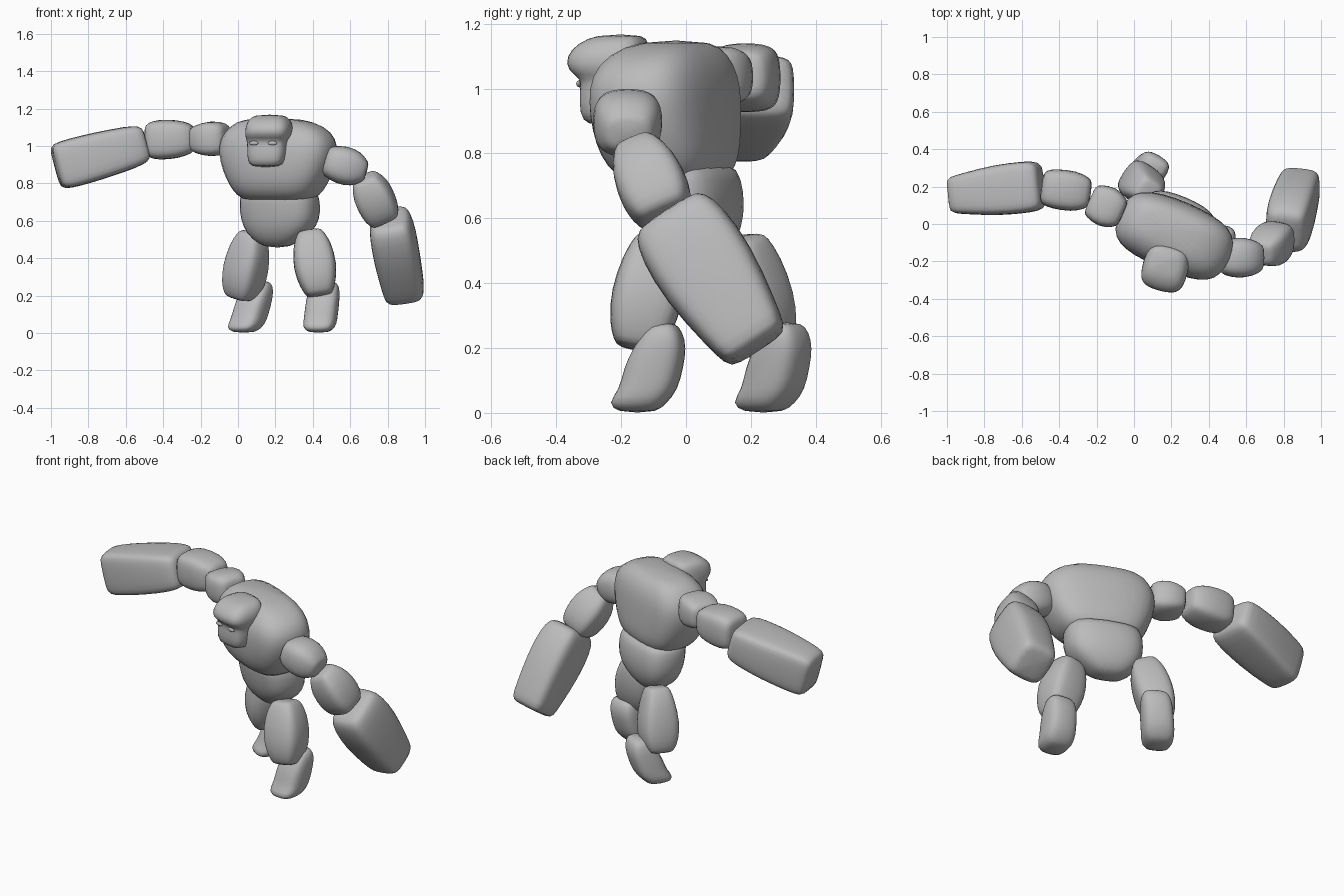
import bpy, bmesh, math
from mathutils import Vector

cube = bpy.data.objects.get("Cube")
if cube:
    bpy.data.objects.remove(cube, do_unlink=True)

STONE = bpy.data.materials.new("stone_grey")
STONE.use_nodes = True
COLOR = (0.5, 0.5, 0.5, 1)
STONE.diffuse_color = COLOR
STONE.node_tree.nodes["Principled BSDF"].inputs["Base Color"].default_value = COLOR

X, Y = Vector((1, 0, 0)), Vector((0, 1, 0))
SIDES = 16


def yawed(deg):
    """Sideways and backward directions of a body turned about z."""
    a = math.radians(deg)
    return Vector((math.cos(a), math.sin(a), 0)), Vector((-math.sin(a), math.cos(a), 0))


def loft(name, rings, s, t, power=3.0):
    """Skin rounded-square rings of (centre, half width, half depth)."""
    bm = bmesh.new()
    loops = []
    for c, w, d in rings:
        loop = []
        for i in range(SIDES):
            a = math.tau * i / SIDES
            ca, sa = math.cos(a), math.sin(a)
            u = math.copysign(abs(ca) ** (2 / power), ca) * w
            v = math.copysign(abs(sa) ** (2 / power), sa) * d
            loop.append(bm.verts.new(Vector(c) + s * u + t * v))
        loops.append(loop)
    for lo, hi in zip(loops, loops[1:]):
        for i in range(SIDES):
            j = (i + 1) % SIDES
            bm.faces.new((lo[i], lo[j], hi[j], hi[i]))
    bm.faces.new(loops[0])
    bm.faces.new(loops[-1])
    bmesh.ops.recalc_face_normals(bm, faces=bm.faces)
    mesh = bpy.data.meshes.new(name)
    bm.to_mesh(mesh)
    bm.free()
    mesh.materials.append(STONE)
    mesh.shade_smooth()
    obj = bpy.data.objects.new(name, mesh)
    bpy.context.collection.objects.link(obj)
    sub = obj.modifiers.new("soften", 'SUBSURF')
    sub.levels = sub.render_levels = 1


def limb(name, start, end, hint, sizes, power=3.5):
    """Chunky block along an axis; sizes are (fraction, half width, half depth)."""
    start, end = Vector(start), Vector(end)
    axis = (end - start).normalized()
    s = (hint - axis * hint.dot(axis)).normalized()
    t = axis.cross(s)
    rings = [(start.lerp(end, f), w, d) for f, w, d in sizes]
    # rounded end caps
    c, w, d = rings[0]
    first = (c - axis * 0.02, w * 0.75, d * 0.75)
    c, w, d = rings[-1]
    last = (c + axis * 0.02, w * 0.8, d * 0.8)
    loft(name, [first] + rings + [last], s, t, power)


# Torso: broad chest overhanging a tapered belly
s, t = yawed(-23)
loft("chest", [((.215, -.035, .70), .17, .10), ((.215, -.04, .735), .225, .155),
               ((.215, -.05, .79), .265, .183), ((.215, -.06, .87), .305, .19),
               ((.215, -.065, .96), .33, .19), ((.215, -.065, 1.04), .322, .182),
               ((.21, -.055, 1.105), .265, .148), ((.185, -.03, 1.15), .16, .085)], s, t)
loft("belly", [((.21, .03, .455), .06, .05), ((.21, .025, .50), .14, .10),
               ((.225, .015, .57), .207, .135), ((.225, .01, .65), .222, .147),
               ((.222, 0, .72), .218, .147), ((.22, -.01, .78), .205, .135)], s, t, 2.8)

# Head with overhanging brow
s, t = yawed(-15)
loft("head", [((.15, -.24, .885), .08, .06), ((.155, -.24, .92), .105, .083),
              ((.16, -.23, 1.0), .108, .093), ((.16, -.225, 1.03), .112, .09),
              ((.165, -.24, 1.055), .124, .122), ((.168, -.24, 1.10), .124, .126),
              ((.168, -.225, 1.14), .11, .105), ((.17, -.20, 1.168), .078, .068)], s, t, 3.2)

# Eyes
for side, name in ((-1, "right_eye"), (1, "left_eye")):
    pos = Vector((.134, -.315, 1.015)) + s * side * 0.052
    bpy.ops.mesh.primitive_uv_sphere_add(segments=12, ring_count=8, location=pos)
    eye = bpy.context.object
    eye.name = name
    eye.scale = (.026, .008, .011)
    eye.rotation_euler.z = math.radians(-15)
    eye.data.materials.append(STONE)
    eye.data.shade_smooth()

# Right arm, swung out to the side
limb("right_upper_arm", (-0.075, .06, 1.04), (-0.22, .125, 1.035), Y,
     [(0, .085, .085), (.45, .12, .10), (1, .095, .075)])
limb("right_elbow", (-0.25, .165, 1.04), (-0.475, .195, 1.03), Y,
     [(0, .085, .08), (.3, .112, .105), (.8, .108, .11), (1, .095, .095)])
limb("right_forearm", (-0.51, .205, 1.01), (-0.958, .155, .89), Y,
     [(0, .13, .10), (.12, .14, .115), (.5, .138, .128), (.85, .112, .132), (1, .102, .126)], 5)

# Left arm, hanging down and back
limb("left_upper_arm", (0.48, -.18, .92), (0.67, -.18, .865), Y,
     [(0, .095, .085), (.4, .114, .108), (.8, .10, .098), (1, .078, .063)], 2.8)
limb("left_elbow", (0.68, -.155, .82), (0.78, -.07, .62), X,
     [(0, .075, .07), (.3, .108, .105), (.75, .105, .113), (1, .09, .09)])
limb("left_forearm", (0.81, -.045, .605), (0.89, .21, .215), X,
     [(0, .105, .13), (.13, .122, .152), (.45, .125, .16), (.85, .115, .128), (1, .11, .112)], 4)

# Legs: thighs
turned, _ = yawed(-35)
limb("right_thigh", (0.075, .175, .525), (0.015, .24, .20), turned,
     [(0, .07, .07), (.2, .10, .09), (.55, .11, .115), (.85, .10, .105), (1, .08, .08)])
limb("left_thigh", (0.385, -.085, .53), (0.435, -.15, .215), X,
     [(0, .075, .075), (.2, .105, .10), (.55, .12, .115), (.85, .098, .10), (1, .075, .075)])


def foot(name, x, y, lean, turn):
    """Lower leg leaning forward into a toe."""
    s, t = yawed(turn)
    profile = [(0, -.03, .055, .06), (.03, -.032, .088, .092), (.07, .005, .09, .09),
               (.14, .02, .09, .092), (.2, .04, .088, .082), (.25, .05, .08, .06),
               (.28, .055, .055, .03)]
    loft(name, [(X * (x + lean * z) + Y * y + t * back + Vector((0, 0, z)), w, d)
                for z, back, w, d in profile], s, t)


foot("right_foot", 0.045, .265, .15, -30)
foot("left_foot", 0.435, -.12, .08, -8)
